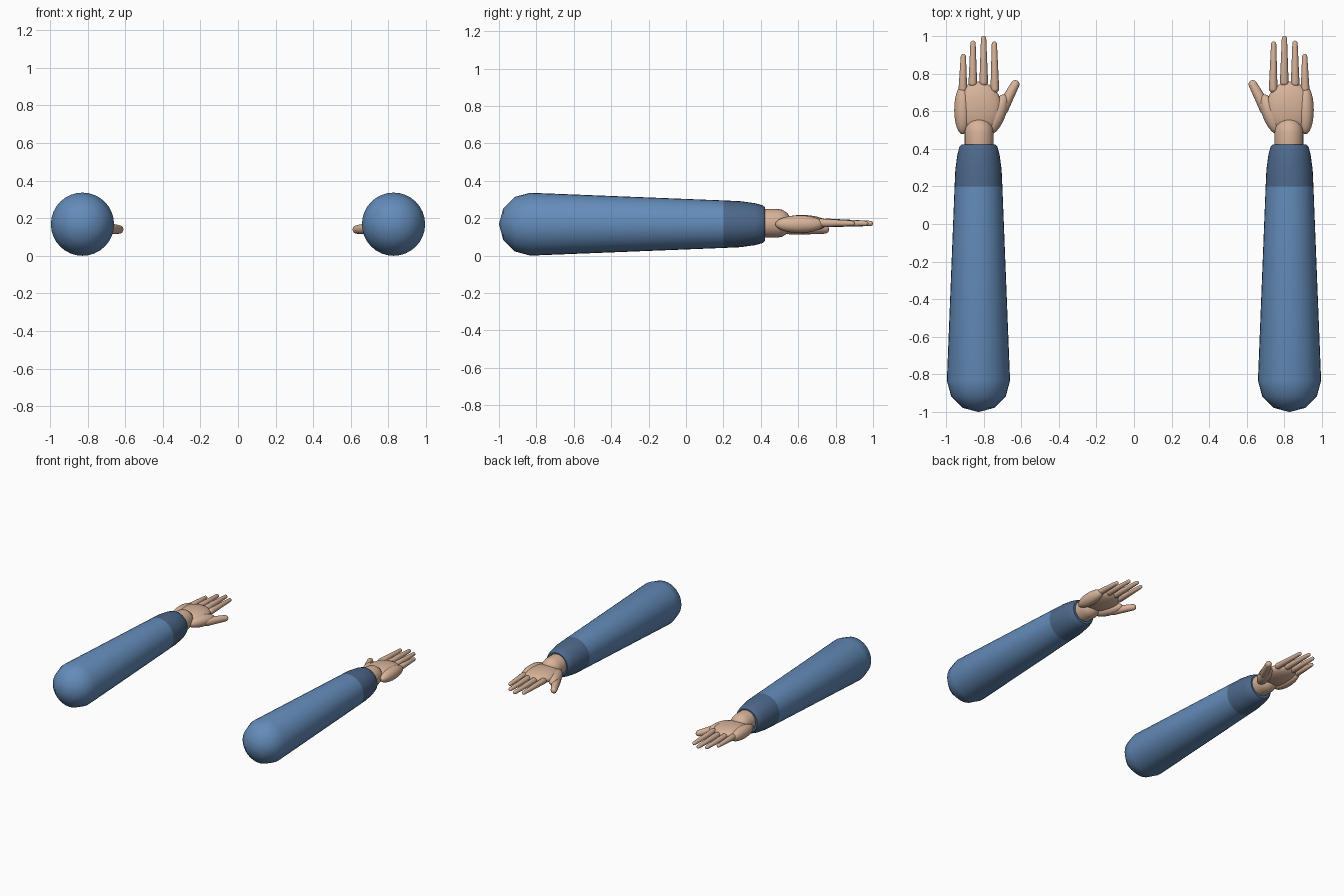
import bpy, bmesh
from math import sin, cos, pi, radians
from mathutils import Vector, Matrix

cube = bpy.data.objects.get("Cube")
if cube:
    bpy.data.objects.remove(cube)

AXIS_X, AXIS_Z = 0.827, 0.168


def material(name, rgb):
    m = bpy.data.materials.new(name)
    m.use_nodes = True
    m.diffuse_color = (*rgb, 1)
    bsdf = m.node_tree.nodes["Principled BSDF"]
    bsdf.inputs["Base Color"].default_value = (*rgb, 1)
    bsdf.inputs["Roughness"].default_value = 0.8
    return m


blue = material("sleeve blue", (0.127, 0.262, 0.49))
navy = material("cuff blue", (0.074, 0.14, 0.26))
skin = material("skin", (0.68, 0.45, 0.32))


def finish(name, bm, mat):
    bmesh.ops.recalc_face_normals(bm, faces=bm.faces)
    mesh = bpy.data.meshes.new(name)
    bm.to_mesh(mesh)
    bm.free()
    mesh.materials.append(mat)
    ob = bpy.data.objects.new(name, mesh)
    bpy.context.collection.objects.link(ob)
    bpy.ops.object.select_all(action="DESELECT")
    ob.select_set(True)
    bpy.context.view_layer.objects.active = ob
    bpy.ops.object.shade_smooth_by_angle(angle=radians(40))


def lathe(name, profile, start, direction, mat, sides=32):
    """Spin (distance, radius) pairs round an axis; zero radius closes to a point."""
    bm = bmesh.new()
    turn = Vector(direction).to_track_quat("Z", "Y")
    rings = []
    for d, r in profile:
        n = sides if r > 1e-5 else 1
        rings.append([bm.verts.new(Vector(start) + turn @ Vector(
            (r * cos(2 * pi * i / sides), r * sin(2 * pi * i / sides), d)))
            for i in range(n)])
    for a, b in zip(rings, rings[1:]):
        for i in range(sides):
            j = (i + 1) % sides
            quad = [a[i % len(a)], a[j % len(a)], b[j % len(b)], b[i % len(b)]]
            bm.faces.new(list(dict.fromkeys(quad)))
    finish(name, bm, mat)


def capsule(name, a, b, ra, rb, mat, sides=16):
    """Tapered rod with a round cap centred on each end point."""
    a, b = Vector(a), Vector(b)
    length = (b - a).length
    steps = [pi / 2 * k / 4 for k in range(5)]
    profile = [(-ra * cos(t), ra * sin(t)) for t in steps]
    profile += [(length + rb * sin(t), rb * cos(t)) for t in steps]
    lathe(name, profile, a, b - a, mat, sides)


def ellipsoid(name, centre, radii, angle, mat):
    bm = bmesh.new()
    bmesh.ops.create_uvsphere(bm, u_segments=24, v_segments=14, radius=1)
    bm.transform(Matrix.Translation(centre) @ Matrix.Rotation(angle, 4, "Z")
                 @ Matrix.Diagonal((*radii, 1)))
    finish(name, bm, mat)


# finger: name, sideways offset (thumb side positive), base y, tip y
FINGERS = [("little", -0.083, 0.72, 0.89), ("ring", -0.03, 0.75, 0.961),
           ("middle", 0.028, 0.755, 0.986), ("index", 0.087, 0.72, 0.956)]

for side, s in (("left", 1), ("right", -1)):
    def at(inward, y, z):
        return (s * (AXIS_X - inward), y, z)

    axis = at(0, 0, AXIS_Z)
    # sleeve with a domed shoulder end
    dome = [(-0.832 - 0.168 * cos(radians(t)), 0.168 * sin(radians(t)))
            for t in (0, 30, 60, 90)]
    lathe(side + "_sleeve", dome + [(0.2, 0.127)], axis, (0, 1, 0), blue)
    # cuff that narrows to the wrist
    lathe(side + "_cuff", [(0.2, 0.127), (0.29, 0.123), (0.37, 0.112),
                           (0.41, 0.101), (0.422, 0.09), (0.422, 0)],
          axis, (0, 1, 0), navy)
    # wrist
    capsule(side + "_wrist", at(0.003, 0.40, 0.173), at(0.003, 0.488, 0.173),
            0.077, 0.077, skin, 24)
    # palm and the pads of its heel
    ellipsoid(side + "_palm", at(0, 0.62, 0.172), (0.123, 0.137, 0.045), 0, skin)
    ellipsoid(side + "_outer_pad", at(-0.085, 0.607, 0.168),
              (0.044, 0.13, 0.047), 0, skin)
    ellipsoid(side + "_thumb_pad", at(0.098, 0.582, 0.155),
              (0.045, 0.115, 0.043), s * radians(22), skin)
    # thumb
    capsule(side + "_thumb", at(0.125, 0.61, 0.145), at(0.195, 0.742, 0.14),
            0.033, 0.023, skin)
    # fingers
    for name, off, y0, y1 in FINGERS:
        capsule(f"{side}_{name}_finger", at(off, y0, 0.175),
                at(off * 0.97, y1, 0.172), 0.023, 0.014, skin)
